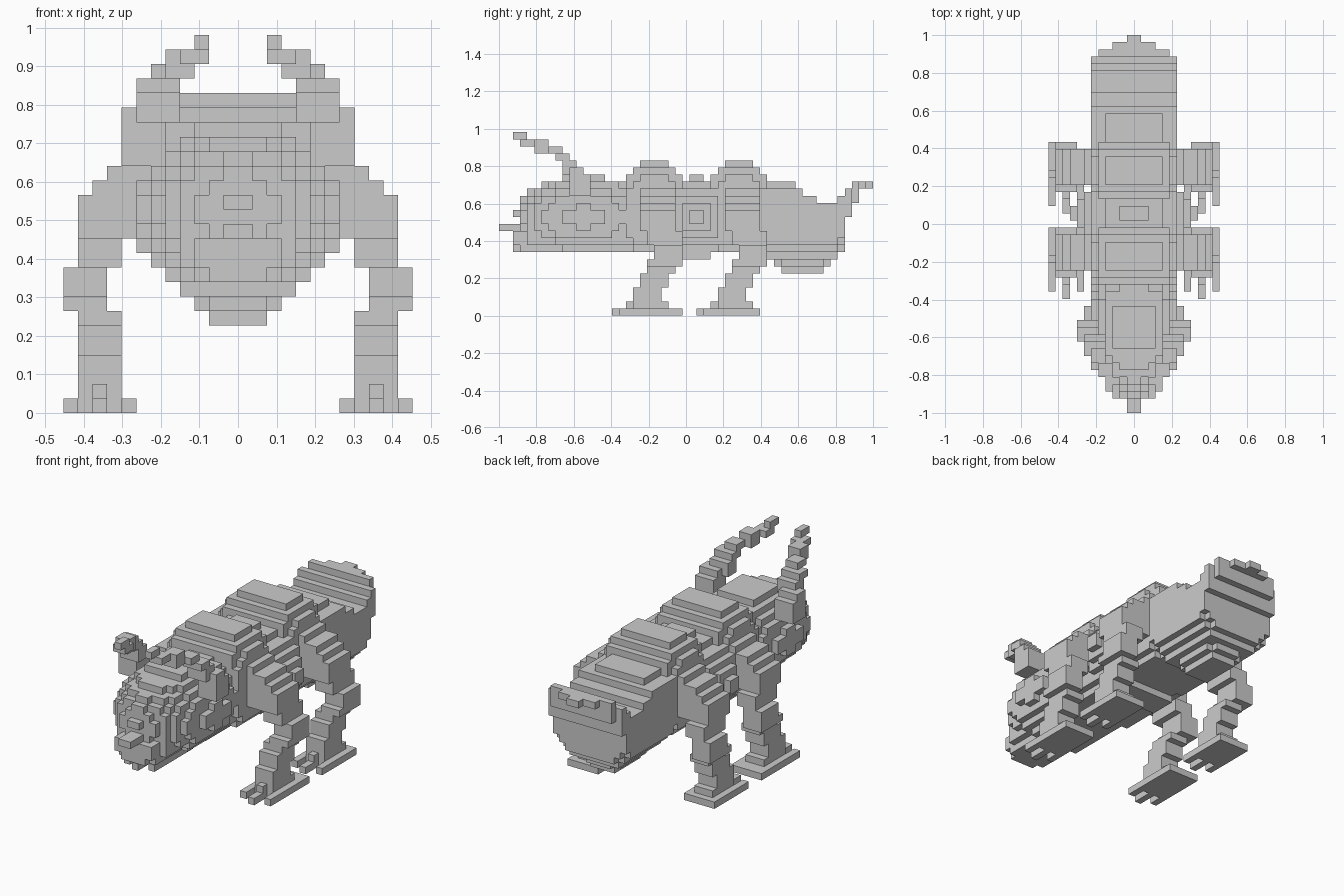
import bpy

if "Cube" in bpy.data.objects:
    bpy.data.objects.remove(bpy.data.objects["Cube"])

V = 2 / 53          # size of one block; y is counted in blocks from the front, z from the ground

grey = bpy.data.materials.new("stone grey")
grey.diffuse_color = (0.6, 0.6, 0.6, 1)
grey.use_nodes = True
grey.node_tree.nodes["Principled BSDF"].inputs["Base Color"].default_value = grey.diffuse_color

FACES = {
    (1, 0, 0): ((1, 0, 0), (1, 1, 0), (1, 1, 1), (1, 0, 1)),
    (-1, 0, 0): ((0, 0, 0), (0, 0, 1), (0, 1, 1), (0, 1, 0)),
    (0, 1, 0): ((0, 1, 0), (0, 1, 1), (1, 1, 1), (1, 1, 0)),
    (0, -1, 0): ((0, 0, 0), (1, 0, 0), (1, 0, 1), (0, 0, 1)),
    (0, 0, 1): ((0, 0, 1), (1, 0, 1), (1, 1, 1), (0, 1, 1)),
    (0, 0, -1): ((0, 0, 0), (0, 1, 0), (1, 1, 0), (1, 0, 0)),
}


def part(name, boxes, dy=0):
    """Union of block boxes (x0, x1, y0, y1, z0, z1), mirrored in x, outer skin only."""
    cells = set()
    for x0, x1, y0, y1, z0, z1 in boxes:
        for x in range(x0, x1):
            for y in range(y0 + dy, y1 + dy):
                for z in range(z0, z1):
                    cells.update({(x, y, z), (-1 - x, y, z)})
    index, faces = {}, []
    for c in sorted(cells):
        for d, quad in FACES.items():
            if tuple(a + b for a, b in zip(c, d)) not in cells:
                corners = [tuple(a + b for a, b in zip(c, q)) for q in quad]
                faces.append([index.setdefault(p, len(index)) for p in corners])
    mesh = bpy.data.meshes.new(name)
    mesh.from_pydata([(x * V, y * V - 1, z * V) for x, y, z in index], [], faces)
    mesh.materials.append(grey)
    bpy.context.collection.objects.link(bpy.data.objects.new(name, mesh))


def ball(cy, cz, rx, ry, rz, floor=0):
    """Blocks filling half an ellipsoid centred on x = 0, cut flat at the floor."""
    return [(x, x + 1, y, y + 1, z, z + 1)
            for x in range(12) for y in range(53) for z in range(floor, 26)
            if ((x + .5) / rx) ** 2 + ((y + .5 - cy) / ry) ** 2 + ((z + .5 - cz) / rz) ** 2 < 1]


# Trunk with rounded top and belly, and the bulge in the middle
trunk = [(0, 4, 18, 42, 9, 19), (0, 5, 18, 42, 10, 18), (0, 6, 18, 42, 11, 17),
         (0, 4, 26, 30, 8, 19), (0, 2, 27, 29, 8, 20)]
trunk += [(0, 9 - i, 27 - i, 29 + i, 13 - i, 15 + i) for i in range(4)]
part("trunk", trunk)

# Two shoulder humps, each with its pair of legs
for label, dy, heel in (("front", 0, 26), ("rear", 12, 25)):
    part(label + "_hump", [(0, 4, 20, 24, 9, 22), (0, 5, 19, 25, 9, 21), (0, 6, 20, 24, 10, 20),
                           (0, 5, 18, 26, 10, 20), (0, 6, 19, 25, 10, 19), (0, 6, 18, 26, 11, 18)], dy)
    part(label + "_legs", [
        # foot and toes
        (7, 12, 19, heel, 0, 1), (11, 12, 17, 19, 0, 1), (9, 10, 16, 19, 0, 1),
        (7, 8, 17, 19, 0, 1), (9, 10, 18, 19, 1, 2),
        # shin leaning back
        (8, 11, 19, 24, 1, 2), (8, 11, 19, 23, 2, 4), (8, 11, 20, 24, 4, 6), (8, 11, 21, 25, 6, 7),
        # knee
        (9, 12, 21, 25, 7, 8), (9, 12, 22, 26, 7, 10),
        # thigh and shoulder
        (8, 11, 21, 26, 10, 12), (8, 11, 20, 25, 12, 15), (6, 10, 20, 25, 12, 16),
        (6, 9, 20, 25, 13, 17), (5, 7, 20, 25, 12, 18)], dy)

# Deep abdomen, tapering below
part("abdomen", [
    (0, 6, 38, 49, 11, 16), (0, 6, 38, 48, 10, 16), (0, 5, 38, 49, 10, 16),
    (0, 6, 38, 45, 16, 17), (0, 6, 38, 43, 17, 18),
    (0, 4, 38, 49, 9, 10), (0, 5, 38, 48, 9, 10), (0, 4, 38, 48, 8, 9),
    (0, 3, 40, 46, 7, 8), (0, 2, 39, 47, 7, 8), (0, 2, 40, 46, 6, 7)])

# Upturned tail fan
part("tail_fan", [(0, 6, 48, 49, 14, 17), (0, 6, 49, 50, 14, 18), (0, 5, 50, 51, 16, 19),
                  (0, 3, 51, 52, 18, 19), (0, 1, 52, 53, 18, 19)])

# Head: rounded skull, neck and brow
part("head", ball(12, 14, 6.8, 9.5, 5.8, 9) + [
    (0, 4, 15, 20, 9, 18), (0, 5, 15, 19, 10, 17), (0, 3, 9, 15, 10, 20), (0, 4, 8, 17, 10, 19)])
part("snout", [(0, 1, 2, 4, 14, 15), (0, 2, 3, 8, 14, 16), (0, 3, 4, 8, 14, 16),
               (0, 4, 5, 8, 13, 16), (0, 3, 5, 8, 13, 17)])
part("lower_jaw", [(0, 2, 2, 18, 9, 10), (0, 3, 3, 18, 9, 12), (0, 3, 2, 18, 10, 12),
                   (0, 4, 4, 18, 10, 12), (0, 5, 6, 18, 11, 12)])
part("tongue", [(0, 1, 0, 6, 12, 13)])

# Horns curving up, forward and inward
part("horns", [
    (5, 8, 10, 13, 17, 20), (5, 8, 10, 12, 19, 21), (4, 7, 9, 11, 20, 22), (4, 7, 8, 10, 22, 23),
    (4, 6, 7, 9, 23, 24), (3, 5, 5, 7, 23, 25), (2, 4, 3, 5, 24, 25), (2, 3, 2, 4, 25, 26)])
